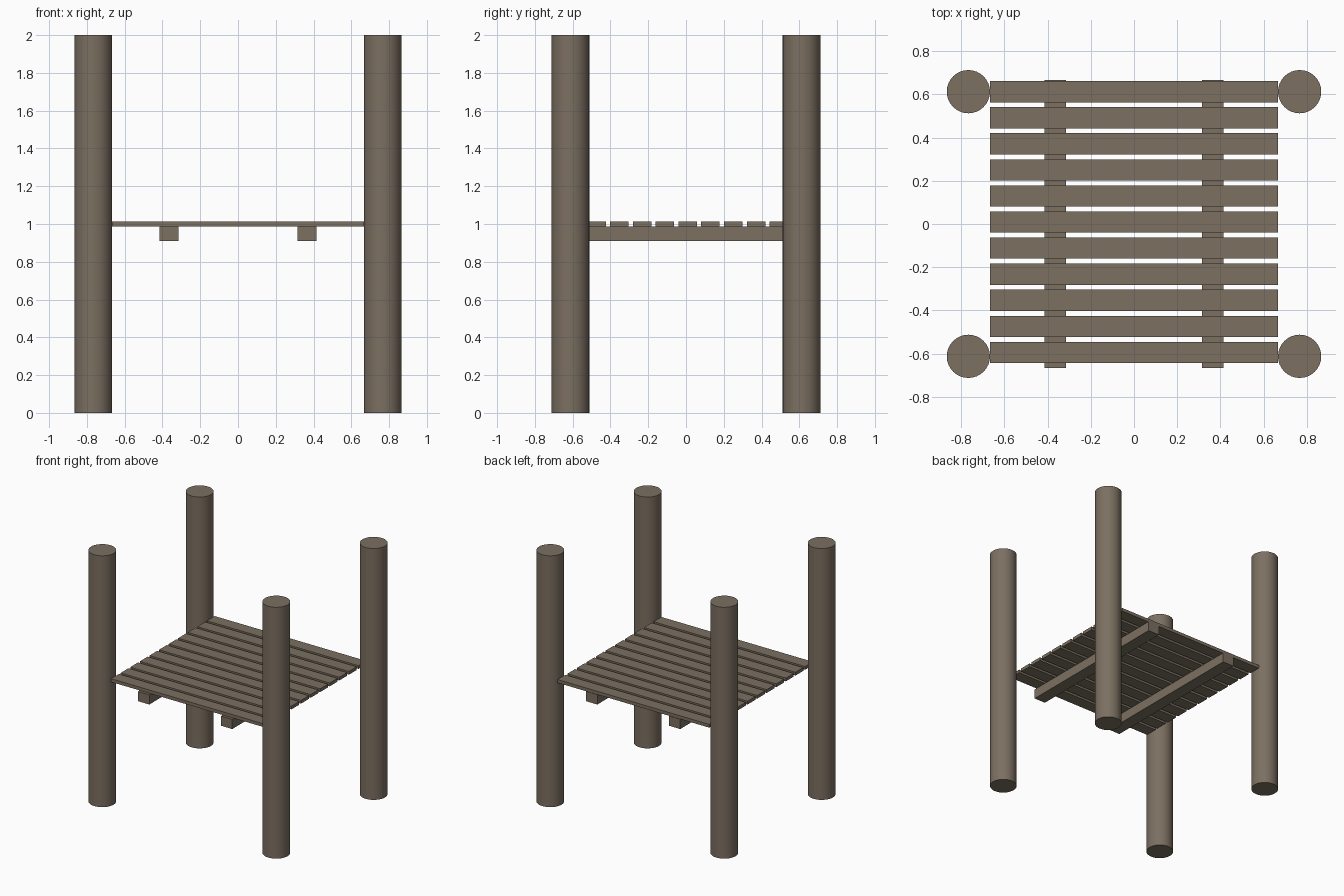
import bpy, math

if "Cube" in bpy.data.objects:
    bpy.data.objects.remove(bpy.data.objects["Cube"])

wood = bpy.data.materials.new("weathered wood")
wood.diffuse_color = (0.2, 0.16, 0.12, 1)
wood.use_nodes = True
wood.node_tree.nodes["Principled BSDF"].inputs["Base Color"].default_value = wood.diffuse_color

def box(name, lo, hi):
    bpy.ops.mesh.primitive_cube_add(size=1, location=[(a + b) / 2 for a, b in zip(lo, hi)])
    ob = bpy.context.object
    ob.name = name
    ob.scale = [b - a for a, b in zip(lo, hi)]
    bpy.ops.object.transform_apply(location=False, rotation=False, scale=True)
    ob.data.materials.append(wood)

# four round corner posts
for side, sx in (("left", -1), ("right", 1)):
    for end, sy in (("front", -1), ("back", 1)):
        bpy.ops.mesh.primitive_cylinder_add(vertices=32, radius=0.1, depth=2,
                                            location=(sx * 0.766, sy * 0.612, 1))
        post = bpy.context.object
        post.name = f"{end}_{side}_post"
        post.data.materials.append(wood)
        bpy.ops.object.shade_smooth_by_angle(angle=math.radians(30))

# two support beams under the deck
for side, sx in (("left", -1), ("right", 1)):
    x = sx * 0.365
    box(f"{side}_beam", (x - 0.05, -0.665, 0.911), (x + 0.05, 0.665, 0.988))

# eleven deck planks
for i in range(11):
    y = 0.612 - 0.1206 * i
    box(f"deck_plank_{i + 1}", (-0.667, y - 0.049, 0.988), (0.667, y + 0.049, 1.014))
